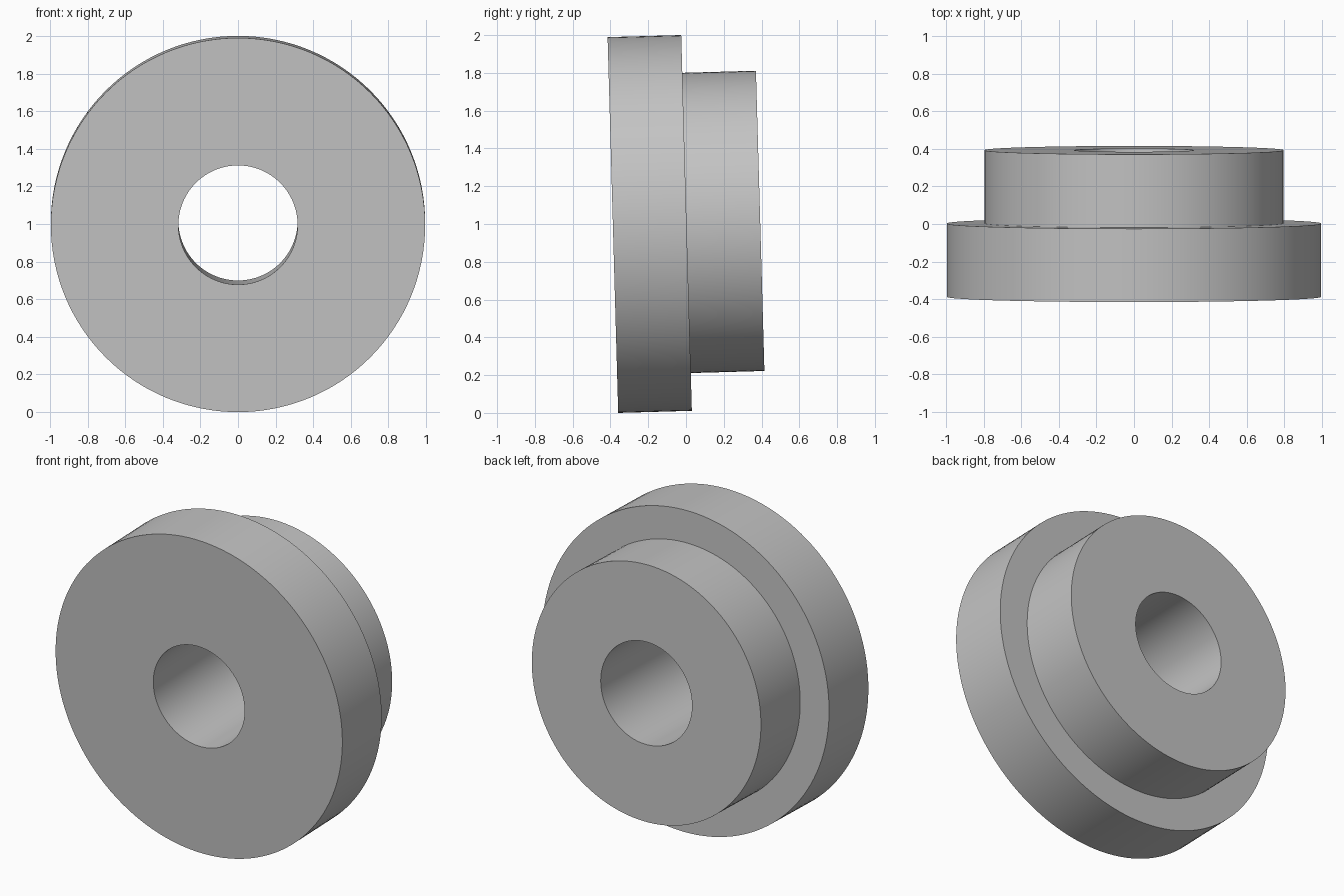
import bpy, bmesh
from math import radians, cos, sin, tau

cube = bpy.data.objects.get("Cube")
if cube:
    bpy.data.objects.remove(cube, do_unlink=True)

SEGMENTS = 128
TILT = radians(1.62)
FLANGE_R, BOSS_R, BORE_R = 0.995, 0.795, 0.317
LENGTH = 0.39          # depth of the flange, and of the boss

# Plain grey metal
grey = bpy.data.materials.new("grey metal")
grey.use_nodes = True
colour = (0.55, 0.55, 0.55, 1)
grey.diffuse_color = colour
grey.node_tree.nodes["Principled BSDF"].inputs["Base Color"].default_value = colour

# Closed half section as (radius, depth), turned about the y axis
section = [(BORE_R, 0), (FLANGE_R, 0), (FLANGE_R, LENGTH),
           (BOSS_R, LENGTH), (BOSS_R, 2 * LENGTH), (BORE_R, 2 * LENGTH)]

bm = bmesh.new()
rings = []
for i in range(SEGMENTS):
    a = tau * i / SEGMENTS
    rings.append([bm.verts.new((r * cos(a), y, r * sin(a))) for r, y in section])
for i, ring in enumerate(rings):
    following = rings[(i + 1) % SEGMENTS]
    for j in range(len(section)):
        k = (j + 1) % len(section)
        bm.faces.new((ring[j], ring[k], following[k], following[j]))
bmesh.ops.recalc_face_normals(bm, faces=bm.faces)
mesh = bpy.data.meshes.new("flanged_bushing")
bm.to_mesh(mesh)
bm.free()
mesh.materials.append(grey)

# Flanged bushing, leaning back slightly and resting on the flange's front rim
bushing = bpy.data.objects.new("flanged_bushing", mesh)
bpy.context.collection.objects.link(bushing)
bushing.rotation_euler.x = TILT
bushing.location = (0, -0.387, FLANGE_R * cos(TILT))

bpy.context.view_layer.objects.active = bushing
bushing.select_set(True)
bpy.ops.object.shade_smooth_by_angle(angle=radians(30))
